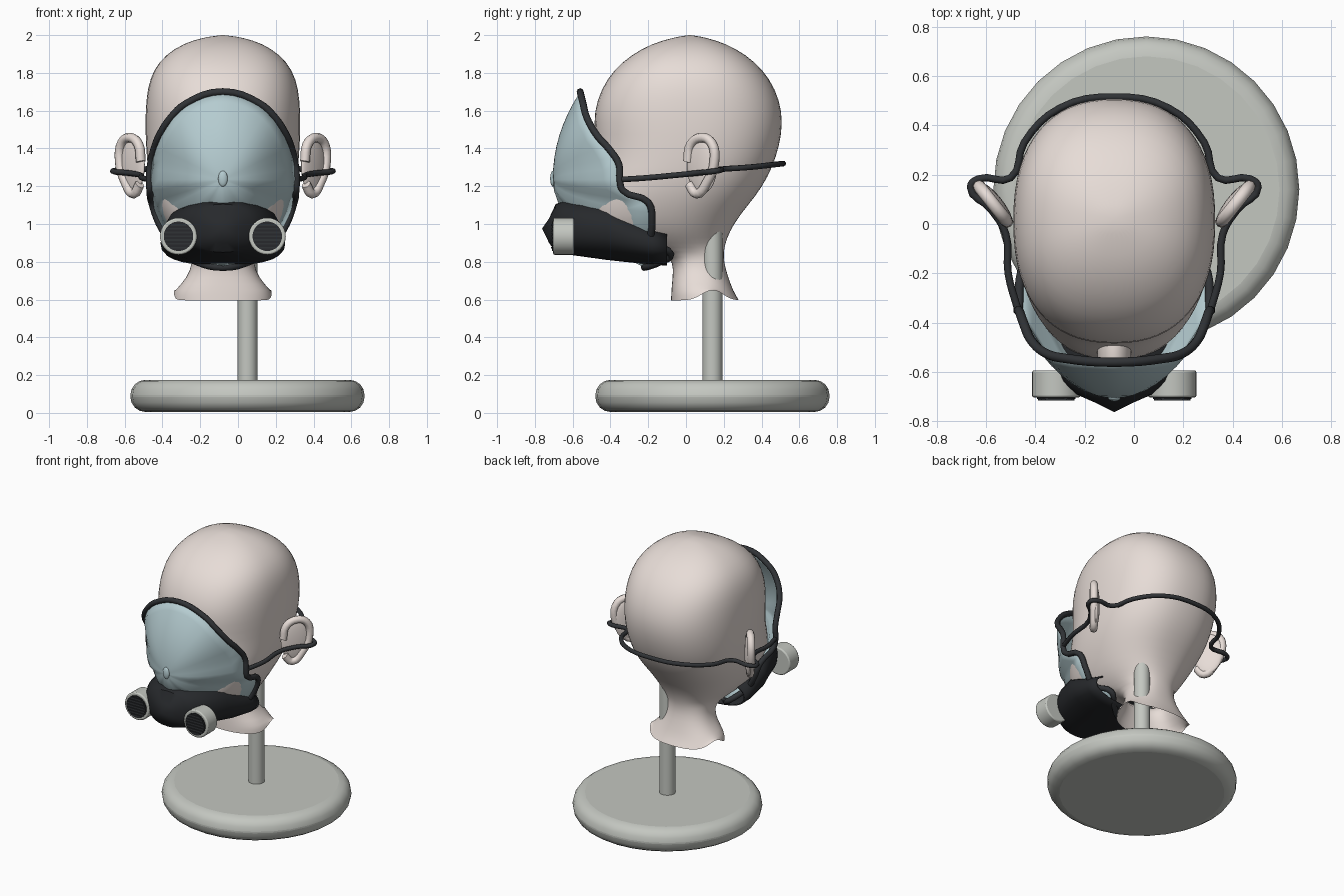
import bpy, bmesh, math
from mathutils import Vector

if "Cube" in bpy.data.objects:
    bpy.data.objects.remove(bpy.data.objects["Cube"])

CX = -0.08  # symmetry plane of head and mask


def mat(name, rgb):
    m = bpy.data.materials.new(name)
    m.diffuse_color = (*rgb, 1)
    m.use_nodes = True
    m.node_tree.nodes["Principled BSDF"].inputs["Base Color"].default_value = m.diffuse_color
    return m


SKIN = mat("skin", (0.80, 0.72, 0.68))
GREY = mat("stand_grey", (0.55, 0.57, 0.53))
BLACK = mat("rubber_black", (0.02, 0.022, 0.025))
CORD = mat("cord_black", (0.03, 0.033, 0.037))
BLUE = mat("visor_blue", (0.46, 0.60, 0.63))


def finish(ob, name, m, angle=60):
    ob.name = name
    ob.data.materials.append(m)
    bpy.ops.object.select_all(action='DESELECT')
    ob.select_set(True)
    bpy.context.view_layer.objects.active = ob
    bpy.ops.object.shade_smooth_by_angle(angle=math.radians(angle))
    return ob


def mesh_object(bm, name, m, angle=60):
    bmesh.ops.recalc_face_normals(bm, faces=bm.faces)
    me = bpy.data.meshes.new(name)
    bm.to_mesh(me)
    bm.free()
    ob = bpy.data.objects.new(name, me)
    bpy.context.collection.objects.link(ob)
    return finish(ob, name, m, angle)


def bridge(bm, rings, closed=True):
    for a, b in zip(rings, rings[1:]):
        n = len(a)
        for i in range(n if closed else n - 1):
            j = (i + 1) % n
            bm.faces.new((a[i], a[j], b[j], b[i]))


def fan(bm, ring, co):
    v = bm.verts.new(co)
    for i in range(len(ring)):
        bm.faces.new((ring[i], ring[(i + 1) % len(ring)], v))


def superellipse(a, p):
    c, s = math.cos(a), math.sin(a)
    return (math.copysign(abs(c) ** (2 / p), c), math.copysign(abs(s) ** (2 / p), s))


def cylinder(name, r, depth, loc, m, rot=(0, 0, 0), n=32, bevel=0, segs=3):
    bpy.ops.mesh.primitive_cylinder_add(vertices=n, radius=r, depth=depth, location=loc, rotation=rot)
    ob = finish(bpy.context.object, name, m, 35)
    if bevel:
        b = ob.modifiers.new("bevel", 'BEVEL')
        b.width, b.segments, b.limit_method, b.angle_limit = bevel, segs, 'ANGLE', 0.8
    return ob


def ball(name, scale, loc, m, rotz=0):
    bpy.ops.mesh.primitive_uv_sphere_add(segments=24, ring_count=14, location=loc, rotation=(0, 0, rotz))
    bpy.context.object.scale = scale
    return finish(bpy.context.object, name, m)


def tube(name, pts, r, m, cyclic=False):
    cu = bpy.data.curves.new(name, 'CURVE')
    cu.dimensions = '3D'
    cu.bevel_depth, cu.bevel_resolution, cu.resolution_u = r, 2, 4
    cu.use_fill_caps = True
    sp = cu.splines.new('BEZIER')
    sp.bezier_points.add(len(pts) - 1)
    for b, p in zip(sp.bezier_points, pts):
        b.co = p
        b.handle_left_type = b.handle_right_type = 'AUTO'
    sp.use_cyclic_u = cyclic
    ob = bpy.data.objects.new(name, cu)
    bpy.context.collection.objects.link(ob)
    bpy.ops.object.select_all(action='DESELECT')
    ob.select_set(True)
    bpy.context.view_layer.objects.active = ob
    bpy.ops.object.convert(target='MESH')
    return finish(bpy.context.object, name, m)


# stand: rounded disc and post
cylinder("stand_base", 0.62, 0.17, (0.05, 0.14, 0.09), GREY, bevel=0.08, segs=4)
cylinder("stand_post", 0.053, 0.84, (0.05, 0.14, 0.58), GREY, n=24)

# head and neck: loft of (z, front y, back y, half width), open at the bottom
HEAD = [(0.60, -0.08, 0.28, 0.26), (0.65, -0.078, 0.25, 0.255), (0.72, -0.072, 0.225, 0.19),
        (0.80, -0.065, 0.20, 0.16), (0.86, -0.12, 0.20, 0.17), (0.90, -0.44, 0.21, 0.22),
        (0.96, -0.54, 0.23, 0.28), (1.05, -0.56, 0.285, 0.33), (1.15, -0.55, 0.37, 0.37),
        (1.25, -0.52, 0.435, 0.395), (1.36, -0.48, 0.48, 0.405), (1.48, -0.485, 0.51, 0.412),
        (1.60, -0.49, 0.512, 0.412), (1.72, -0.45, 0.475, 0.402), (1.82, -0.385, 0.41, 0.37),
        (1.90, -0.29, 0.32, 0.305), (1.96, -0.18, 0.21, 0.21), (1.99, -0.07, 0.11, 0.11)]
bm = bmesh.new()
rings = []
for k, (z, yf, yb, w) in enumerate(HEAD):
    ring = []
    for i in range(32):
        c, s = superellipse(2 * math.pi * i / 32, 2.35)
        y = (yf + yb) / 2 + (yb - yf) / 2 * s
        dz = 0.06 * math.exp(-((y - 0.14) / 0.07) ** 2) if k == 0 else 0
        ring.append(bm.verts.new((CX + w * c, y, z + dz - 0.004)))
    rings.append(ring)
bridge(bm, rings)
fan(bm, rings[-1], (CX, 0.02, 2.003))
head = mesh_object(bm, "head", SKIN, 80)
head.modifiers.new("smooth", 'SUBSURF').levels = 1
ball("nose", (0.07, 0.19, 0.10), (CX, -0.505, 1.225), SKIN)

# ears: thin bowl with a raised outer fold, angled backwards
FOLD = [(-.09, .02), (-.07, .11), (0, .147), (.07, .12), (.09, .02), (.04, -.09), (-.03, -.15), (-.08, -.10)]
for s, side in ((1, "right"), (-1, "left")):
    ball(side + "_ear", (0.026, 0.10, 0.15), (CX + s * 0.478, 0.085, 1.31), SKIN, -s * math.radians(38))
    tube(side + "_ear_fold", [(CX + s * (0.49 + u * 0.62), 0.08 + u * 0.78, 1.31 + v) for u, v in FOLD],
         0.026, SKIN)

# visor rim: oval from the front, (angle from top, depth y) down one side
RIM = [(0, -.56), (30, -.545), (45, -.525), (60, -.47), (70, -.405), (80, -.355), (90, -.35), (97, -.335),
       (105, -.20), (120, -.18), (135, -.18), (148, -.08), (160, -.14), (180, -.22)]
RX, RZ, ZC = 0.39, 0.465, 1.235


def rim_y(deg):
    deg = deg if deg <= 180 else 360 - deg
    for (a, ya), (b, yb) in zip(RIM, RIM[1:]):
        if deg <= b:
            return ya + (yb - ya) * (deg - a) / (b - a)


def visor_point(deg, t):
    a = math.radians(deg)
    return (CX + RX * t * math.sin(a), -0.705 + (rim_y(deg) + 0.705) * t ** 2.1, ZC + RZ * t * math.cos(a))


angles = [a for a, _ in RIM] + [360 - a for a, _ in RIM[-2:0:-1]]
tube("visor_rim", [visor_point(a, 1) for a in angles], 0.019, CORD, True)

# visor: domed shell inside the rim
bm = bmesh.new()
rings = [[bm.verts.new(visor_point(i * 7.5, t / 8)) for i in range(48)] for t in range(8, 0, -1)]
bridge(bm, rings)
fan(bm, rings[-1], (CX, -0.705, ZC))
visor = mesh_object(bm, "visor", BLUE)
visor.modifiers.new("thickness", 'SOLIDIFY').thickness = 0.008
ball("visor_bump", (0.025, 0.015, 0.042), (CX, -0.704, 1.24), BLUE)

# respirator body: loft along y of (y, half width, bottom z, top z), open at the back
MASK = [(-0.725, 0.075, 0.90, 1.03), (-0.69, 0.155, 0.85, 1.105), (-0.64, 0.21, 0.84, 1.125),
        (-0.55, 0.26, 0.828, 1.13), (-0.42, 0.30, 0.81, 1.13), (-0.33, 0.325, 0.80, 1.075),
        (-0.18, 0.33, 0.785, 1.005), (-0.10, 0.32, 0.78, 0.98)]
bm = bmesh.new()
rings = []
for y, w, zb, zt in MASK:
    pts = [superellipse(2 * math.pi * i / 28, 2.4) for i in range(28)]
    rings.append([bm.verts.new((CX + w * c, y, (zb + zt) / 2 + (zt - zb) / 2 * s)) for c, s in pts])
bridge(bm, rings)
fan(bm, rings[0], (CX, -0.762, 0.975))
mask = mesh_object(bm, "respirator_body", BLACK, 40)
mask.modifiers.new("thickness", 'SOLIDIFY').thickness = 0.01

# filter canisters with ring, dark grille and slats
for s, side in ((1, "right"), (-1, "left")):
    x, z, q = CX + s * 0.235, 0.935, (math.pi / 2, 0, 0)
    cylinder(side + "_filter", 0.098, 0.11, (x, -0.648, z), GREY, q, bevel=0.008, segs=2)
    cylinder(side + "_filter_grille", 0.078, 0.01, (x, -0.705, z), BLACK, q)
    for k in range(-3, 4):
        h = k * 0.02
        bpy.ops.mesh.primitive_cube_add(size=1, location=(x, -0.711, z + h))
        bpy.context.object.scale = (2 * math.sqrt(0.074 ** 2 - h * h), 0.008, 0.009)
        finish(bpy.context.object, f"{side}_filter_slat_{k + 4}", CORD, 30)

# strap: rim, over the ear, behind it and around the back of the head
STRAP = [(.39, -.35, 1.235), (.43, -.2, 1.245), (.44, -.04, 1.26), (.50, .06, 1.27), (.583, .15, 1.28),
         (.55, .183, 1.285), (.42, .187, 1.29), (.365, .33, 1.3), (.22, .47, 1.315), (0, .515, 1.32)]
half = [Vector(p) for p in STRAP]
path = [(CX + p.x, p.y, p.z) for p in half] + [(CX - p.x, p.y, p.z) for p in reversed(half[:-1])]
tube("head_strap", path, 0.015, CORD)
